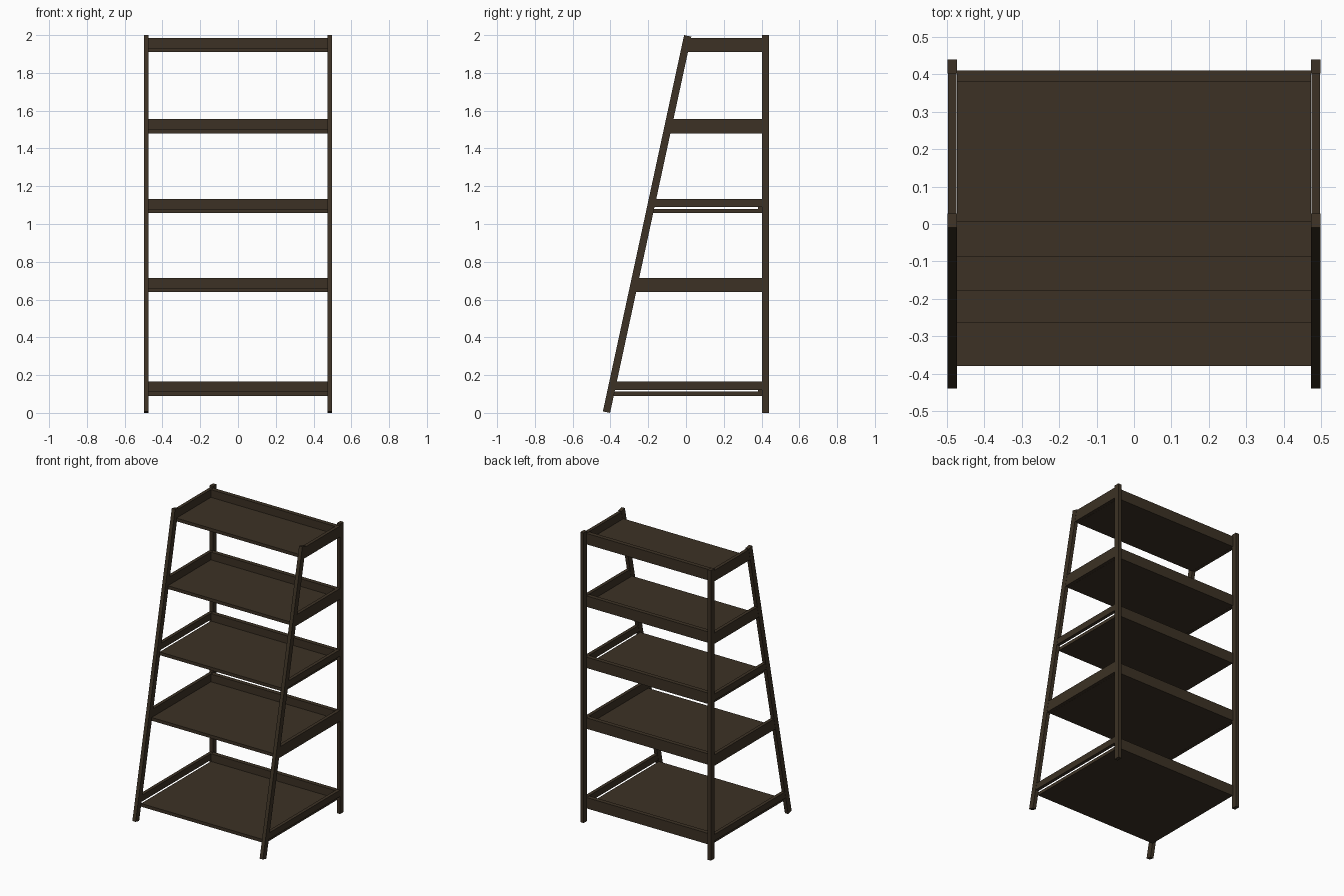
import bpy, bmesh

if "Cube" in bpy.data.objects:
    bpy.data.objects.remove(bpy.data.objects["Cube"])

wood = bpy.data.materials.new("dark_wood")
wood.diffuse_color = (0.045, 0.031, 0.018, 1)
wood.use_nodes = True
wood.node_tree.nodes["Principled BSDF"].inputs["Base Color"].default_value = wood.diffuse_color

XO, XI = 0.498, 0.473          # outer and inner faces of the legs


def prism(name, profile, x0, x1):
    """Extrude a (y, z) profile along x."""
    bm = bmesh.new()
    face = bm.faces.new([bm.verts.new((x0, y, z)) for y, z in profile])
    out = bmesh.ops.extrude_face_region(bm, geom=[face])
    moved = [v for v in out["geom"] if isinstance(v, bmesh.types.BMVert)]
    bmesh.ops.translate(bm, verts=moved, vec=(x1 - x0, 0, 0))
    bmesh.ops.recalc_face_normals(bm, faces=bm.faces)
    mesh = bpy.data.meshes.new(name)
    bm.to_mesh(mesh)
    bm.free()
    mesh.materials.append(wood)
    obj = bpy.data.objects.new(name, mesh)
    bpy.context.collection.objects.link(obj)
    return obj


def box(name, x0, x1, y0, y1, z0, z1):
    return prism(name, [(y0, z0), (y1, z0), (y1, z1), (y0, z1)], x0, x1)


sides = (("left", -XO, -XI), ("right", XI, XO))

# Legs: upright at the back, leaning with square-cut ends at the front
for side, x0, x1 in sides:
    box(f"back_leg_{side}", x0, x1, 0.402, 0.44, 0, 2)
    prism(f"front_leg_{side}",
          [(-0.44, 0.008), (-0.402, 0), (0.028, 1.992), (-0.01, 2)], x0, x1)

# Shelves: (bottom height, front edge, gap under the side rails)
shelves = [(0.09, -0.38, 0.009), (0.639, -0.265, 0), (1.058, -0.178, 0.009),
           (1.48, -0.088, 0), (1.911, 0.005, 0)]
for i, (z, front, gap) in enumerate(shelves, 1):
    ptop, rtop = z + 0.022, z + 0.075
    box(f"shelf_{i}_board", -XI, XI, front, 0.41, z, ptop)
    box(f"shelf_{i}_back_rail", -XI, XI, 0.38, 0.41, ptop, rtop)
    low = ptop + gap if gap else z
    for side, x0, x1 in sides:
        # Side rail, its front end cut to the slope of the leg
        slope = 0.2159
        y_low = -0.42 + slope * low
        y_top = -0.42 + slope * rtop
        prism(f"shelf_{i}_side_rail_{side}",
              [(y_low, low), (0.41, low), (0.41, rtop), (y_top, rtop)],
              x0 + 0.001, x1 - 0.001)
